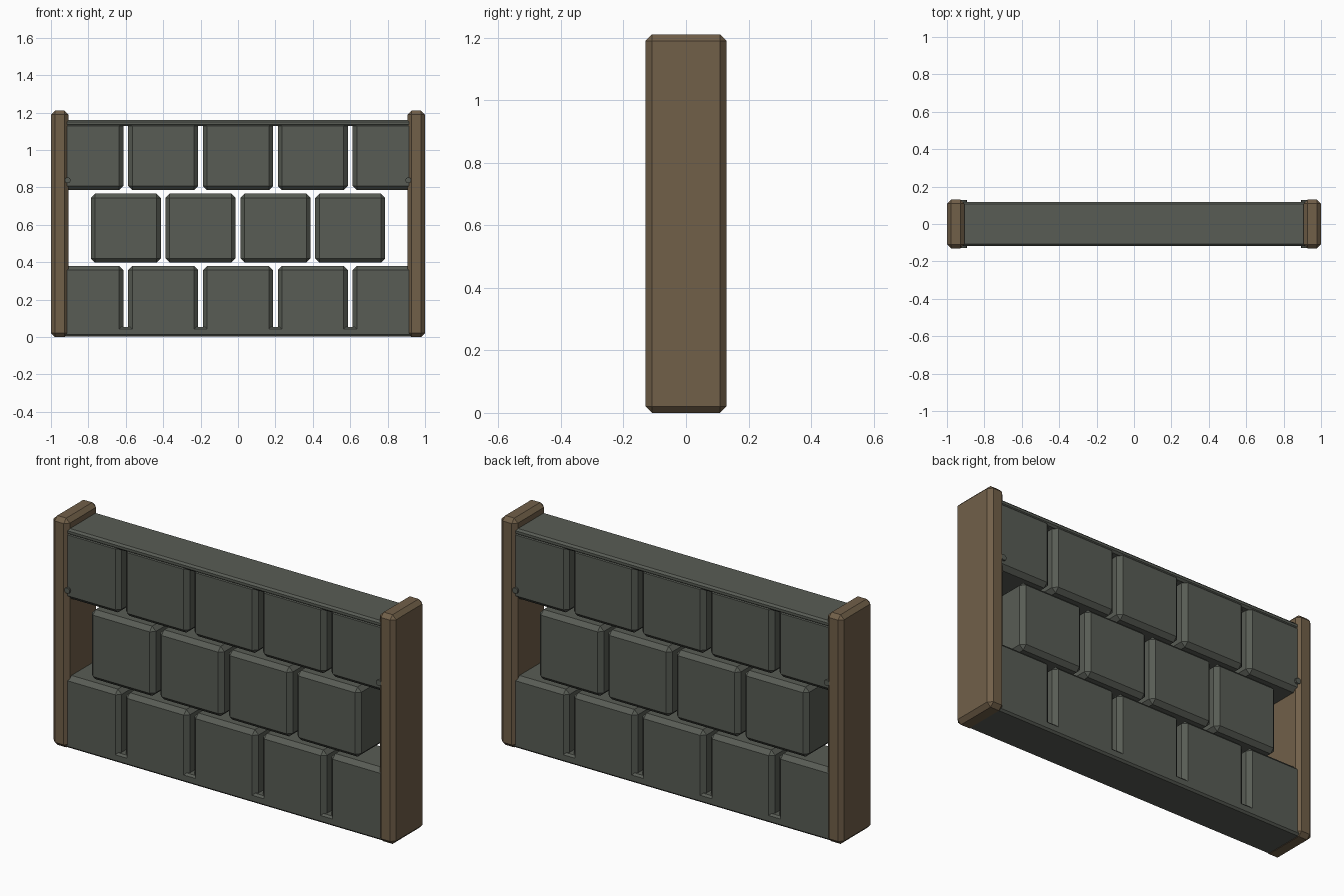
import bpy
import bmesh
import math

cube = bpy.data.objects.get("Cube")
if cube:
    bpy.data.objects.remove(cube, do_unlink=True)


def make_material(name, color):
    mat = bpy.data.materials.new(name)
    mat.use_nodes = True
    mat.diffuse_color = (*color, 1)
    mat.node_tree.nodes["Principled BSDF"].inputs["Base Color"].default_value = (*color, 1)
    return mat


stone = make_material("dark grey stone", (0.098, 0.107, 0.09))
wood = make_material("brown wood", (0.165, 0.115, 0.066))


def finish(bm, name, mat):
    mesh = bpy.data.meshes.new(name)
    bm.to_mesh(mesh)
    bm.free()
    mesh.materials.append(mat)
    obj = bpy.data.objects.new(name, mesh)
    bpy.context.collection.objects.link(obj)
    return obj


def chamfer_box(name, x, y, z, chamfer, mat):
    """Box between the (low, high) pairs x, y, z with flat chamfered edges."""
    bm = bmesh.new()
    bmesh.ops.create_cube(bm, size=1)
    for v in bm.verts:
        for axis, (low, high) in enumerate((x, y, z)):
            v.co[axis] = high if v.co[axis] > 0 else low
    bmesh.ops.bevel(bm, geom=bm.edges[:], offset=chamfer, segments=1,
                    affect='EDGES', profile=0.5)
    return finish(bm, name, mat)


DEPTH = (-0.117, 0.117)
PITCH = 0.4
HALF = 0.187
END = 0.988

# Full-width rows: five blocks each, joined by a thin beam
rows = {"bottom": (0.012, 0.38), "top": (0.785, 1.15)}
for row, height in rows.items():
    for i in range(-2, 3):
        low = max(i * PITCH - HALF, -END)
        high = min(i * PITCH + HALF, END)
        chamfer_box(f"{row}_block_{i + 3}", (low, high), DEPTH, height, 0.022, stone)
chamfer_box("bottom_beam", (-END, END), DEPTH, (0.002, 0.052), 0.01, stone)
chamfer_box("top_beam", (-END, END), DEPTH, (1.127, 1.16), 0.01, stone)

# Middle row: four loose blocks, offset by half a block
for i in range(4):
    x = (i - 1.5) * PITCH
    chamfer_box(f"middle_block_{i + 1}", (x - HALF, x + HALF), DEPTH,
                (0.398, 0.766), 0.022, stone)

# Posts at both ends, with a small peg beside each
for side, s in (("left", 1), ("right", -1)):
    chamfer_box(f"{side}_post", sorted((s * 0.906, s)), (-0.13, 0.13),
                (0.0, 1.21), 0.021, wood)
    bm = bmesh.new()
    bmesh.ops.create_cone(bm, cap_ends=True, segments=8, radius1=0.016,
                          radius2=0.016, depth=0.254)
    peg = finish(bm, f"{side}_peg", stone)
    peg.location = (s * 0.91, 0, 0.838)
    peg.rotation_euler = (math.pi / 2, 0, 0)
